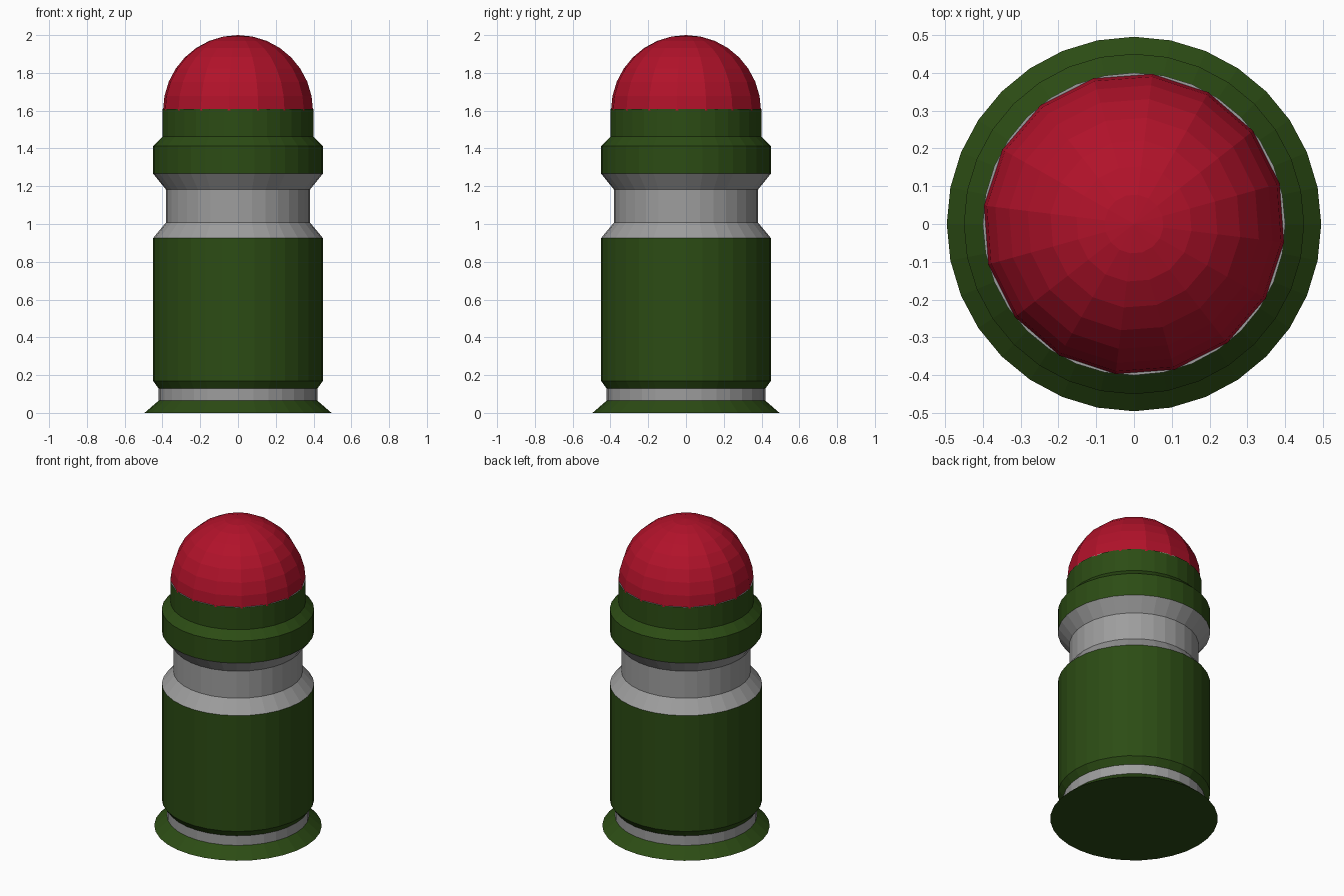
import bpy, bmesh
from math import sin, cos, pi, radians

if "Cube" in bpy.data.objects:
    bpy.data.objects.remove(bpy.data.objects["Cube"])


def material(name, rgb):
    m = bpy.data.materials.new(name)
    m.diffuse_color = (*rgb, 1)
    m.use_nodes = True
    m.node_tree.nodes["Principled BSDF"].inputs["Base Color"].default_value = m.diffuse_color
    return m


GREEN = material("dark green", (0.025, 0.072, 0.007))
GREY = material("grey metal", (0.34, 0.34, 0.34))
RED = material("red", (0.44, 0.006, 0.023))


def lathe(name, profile, mat, sides=32, turn=0.0, cap_bottom=False, cap_top=False):
    """Spin (radius, height) points around z; a zero radius makes a pole."""
    bm = bmesh.new()
    rings = []
    for r, z in profile:
        n = 1 if r < 1e-5 else sides
        rings.append([bm.verts.new((r * cos(turn + 2 * pi * i / sides),
                                    r * sin(turn + 2 * pi * i / sides), z))
                      for i in range(n)])
    for a, b in zip(rings, rings[1:]):
        for i in range(sides):
            j = (i + 1) % sides
            if len(b) == 1:
                bm.faces.new((a[i], a[j], b[0]))
            else:
                bm.faces.new((a[i], a[j], b[j], b[i]))
    if cap_bottom:
        bm.faces.new(rings[0][::-1])
    if cap_top:
        bm.faces.new(rings[-1])
    mesh = bpy.data.meshes.new(name)
    bm.to_mesh(mesh)
    bm.free()
    mesh.materials.append(mat)
    ob = bpy.data.objects.new(name, mesh)
    bpy.context.collection.objects.link(ob)
    return ob


# Casing, from the flared base upwards
lathe("base_flange", [(0.495, 0), (0.42, 0.065)], GREEN, cap_bottom=True)
lathe("base_groove", [(0.42, 0.065), (0.42, 0.128)], GREY)
lathe("main_body", [(0.42, 0.128), (0.45, 0.17), (0.45, 0.925)], GREEN)
lathe("waist", [(0.45, 0.925), (0.382, 1.007), (0.382, 1.183), (0.45, 1.267)], GREY)
lathe("collar", [(0.45, 1.267), (0.45, 1.412), (0.4, 1.462), (0.4, 1.608)], GREEN)
lathe("collar_top", [(0.4, 1.605), (0.4, 1.608)], GREY, cap_top=True)

# Faceted dome, slightly turned against the casing
R, steps = 0.4, 8
dome = [(R * cos(k * pi / 2 / steps), 1.6 + R * sin(k * pi / 2 / steps))
        for k in range(steps + 1)]
lathe("dome_tip", dome, RED, sides=16, turn=radians(15.5))
